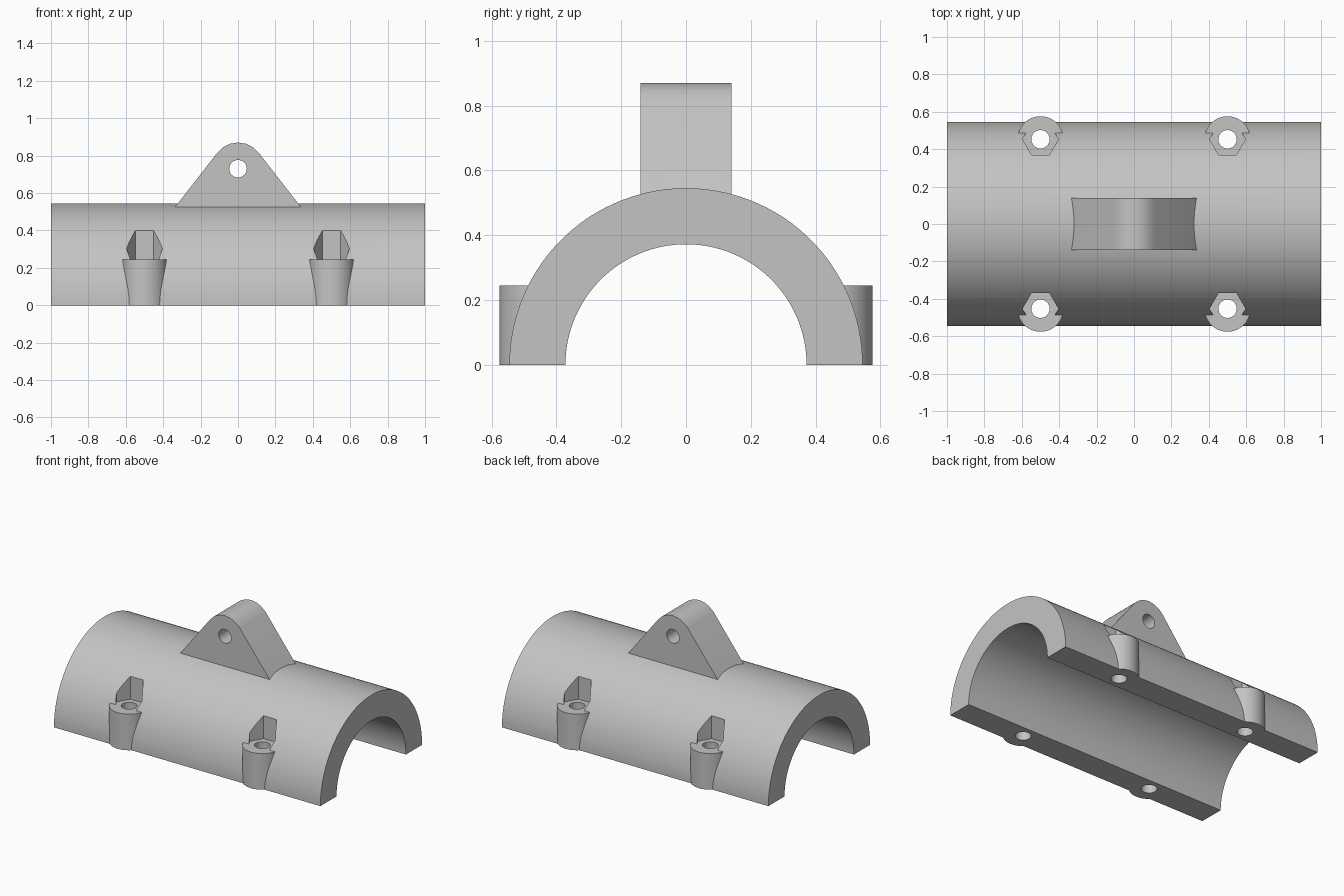
import bpy
import bmesh
from math import sin, cos, pi, radians, sqrt
from mathutils import Vector

if "Cube" in bpy.data.objects:
    bpy.data.objects.remove(bpy.data.objects["Cube"], do_unlink=True)

OUTER, INNER = 0.545, 0.372
BOSS_X, BOSS_Y, BOSS_R, BOSS_TOP = 0.5, 0.453, 0.123, 0.245
NUT_R, BOLT_R = 0.096, 0.049
EYE_Z, EYE_R, LUG_R, LUG_HALF = 0.73, 0.047, 0.14, 0.14

grey = bpy.data.materials.new("plain grey")
grey.use_nodes = True
grey.diffuse_color = (0.55, 0.55, 0.55, 1)
grey.node_tree.nodes["Principled BSDF"].inputs["Base Color"].default_value = (0.55, 0.55, 0.55, 1)


def extrude(name, outline, offset):
    """Solid made by sweeping a closed outline along an offset."""
    bm = bmesh.new()
    face = bm.faces.new([bm.verts.new(p) for p in outline])
    swept = bmesh.ops.extrude_face_region(bm, geom=[face])["geom"]
    bmesh.ops.translate(bm, vec=offset, verts=[v for v in swept if isinstance(v, bmesh.types.BMVert)])
    bmesh.ops.recalc_face_normals(bm, faces=bm.faces)
    mesh = bpy.data.meshes.new(name)
    bm.to_mesh(mesh)
    bm.free()
    obj = bpy.data.objects.new(name, mesh)
    bpy.context.collection.objects.link(obj)
    mesh.materials.append(grey)
    return obj


def arc(radius, start, end, steps):
    """Points on an arc, angles in degrees."""
    angles = [radians(start + (end - start) * i / steps) for i in range(steps + 1)]
    return [(radius * cos(a), radius * sin(a)) for a in angles]


def upright(name, x, y, radius, sides, z0, z1):
    ring = [(x + u, y + v, z0) for u, v in arc(radius, 0, 360, sides)[:-1]]
    return extrude(name, ring, (0, 0, z1 - z0))


def combine(target, tool, operation):
    """Apply a boolean and remove the tool."""
    mod = target.modifiers.new(operation.lower(), "BOOLEAN")
    mod.operation, mod.solver, mod.object = operation, "EXACT", tool
    bpy.context.view_layer.objects.active = target
    bpy.ops.object.modifier_apply(modifier=mod.name)
    bpy.data.objects.remove(tool, do_unlink=True)


# Half-round shell
shell = extrude("clamp_half", [(-1, u, v) for u, v in arc(OUTER, 0, 180, 72)], (2, 0, 0))

# Triangular lug with a rounded top, its foot buried in the shell
foot, tip = Vector((0.335, 0.527)), Vector((0, EYE_Z))
reach = tip - foot
tilt = reach.angle_signed(Vector((-1, 0)))
spread = math_half = None
dist = reach.length
along = sqrt(dist ** 2 - LUG_R ** 2)
unit = reach / dist
side = Vector((-unit.y, unit.x))
if side.x < 0:
    side = -side
flank = unit * (along / dist) + side * (LUG_R / dist)
touch = foot + flank * along - tip
start = Vector((1, 0)).angle(touch) * 180 / pi
base = foot - flank * 0.1
profile = [(base.x, base.y)]
profile += [(u, EYE_Z + v) for u, v in arc(LUG_R, start, 180 - start, 6)]
profile += [(-base.x, base.y)]
lug = extrude("lug", [(x, -LUG_HALF, z) for x, z in profile], (0, 2 * LUG_HALF, 0))
combine(shell, lug, "UNION")

corners = [(sx * BOSS_X, sy * BOSS_Y) for sx in (-1, 1) for sy in (-1, 1)]

# Round bolt bosses
for x, y in corners:
    combine(shell, upright("boss", x, y, BOSS_R, 48, 0, BOSS_TOP), "UNION")

# Bore through the shell, also trimming the bosses
bore = extrude("bore", [(-1.1, u, v) for u, v in arc(INNER, 0, 360, 128)[:-1]], (2.2, 0, 0))
combine(shell, bore, "DIFFERENCE")

# Hexagonal nut pockets and bolt holes
for x, y in corners:
    combine(shell, upright("nut_pocket", x, y, NUT_R, 6, BOSS_TOP, 0.7), "DIFFERENCE")
    combine(shell, upright("bolt_hole", x, y, BOLT_R, 32, -0.1, 0.6), "DIFFERENCE")

# Eye through the lug
eye = extrude("eye", [(u, -0.3, EYE_Z + v) for u, v in arc(EYE_R, 0, 360, 32)[:-1]], (0, 0.6, 0))
combine(shell, eye, "DIFFERENCE")

# Smooth curved walls, crisp edges
bpy.ops.object.select_all(action="DESELECT")
shell.select_set(True)
bpy.context.view_layer.objects.active = shell
bpy.ops.object.shade_smooth_by_angle(angle=radians(30))
